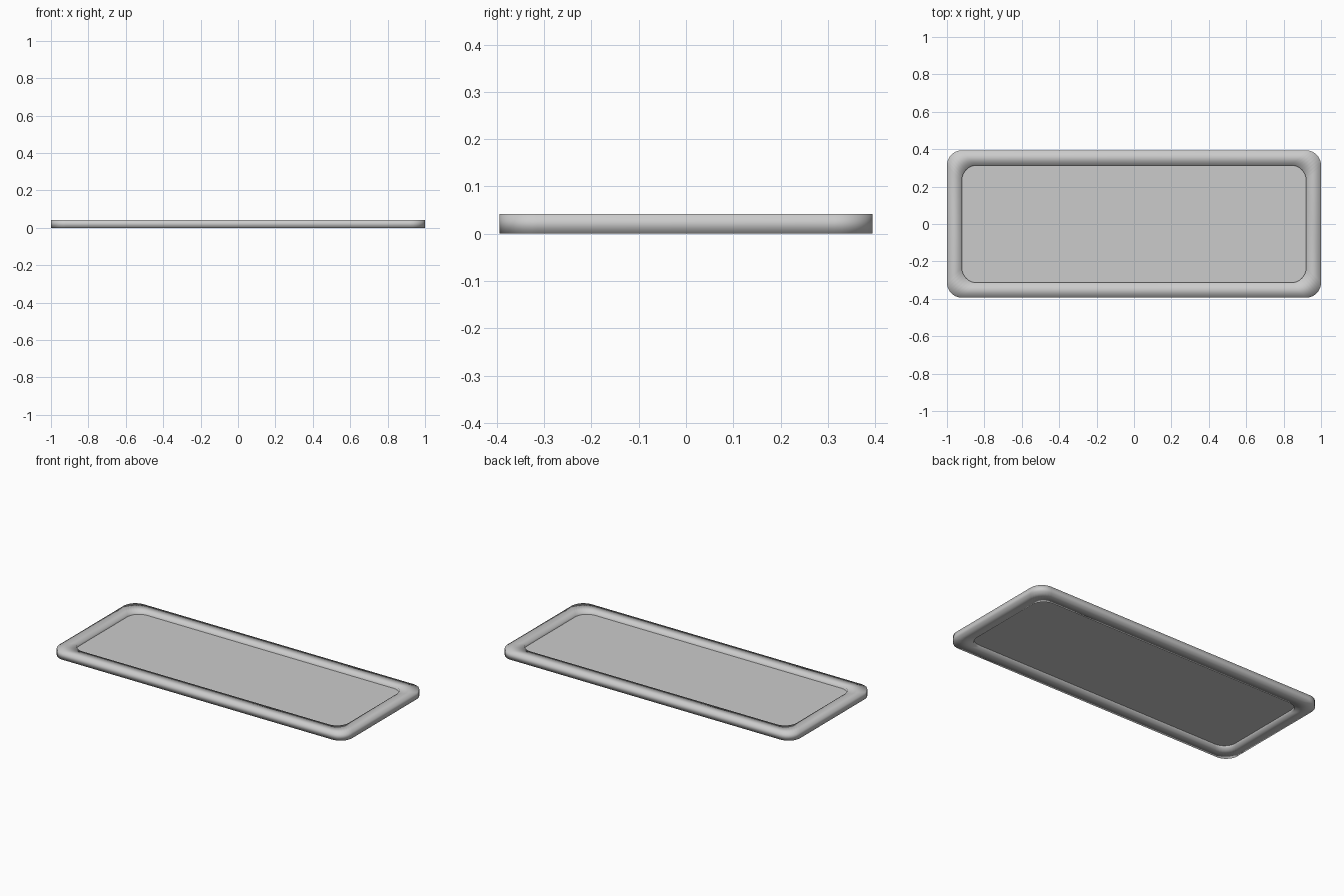
import bpy, bmesh, math

if "Cube" in bpy.data.objects:
    bpy.data.objects.remove(bpy.data.objects["Cube"])

HALF_X, HALF_Y, HEIGHT = 1.0, 0.394, 0.042
RIM, RADIUS, SEGMENTS = 0.08, 0.08, 8


def outline(hx, hy, r):
    """Rounded rectangle, counter-clockwise."""
    pts = []
    for i, (sx, sy) in enumerate([(1, 1), (-1, 1), (-1, -1), (1, -1)]):
        for k in range(SEGMENTS + 1):
            a = math.pi / 2 * (i + k / SEGMENTS)
            pts.append((sx * (hx - r) + r * math.cos(a),
                        sy * (hy - r) + r * math.sin(a)))
    return pts


def loft(name, rings, closed, smooth):
    """Bridge successive (outline, z) rings; closed joins last to first, else caps."""
    bm = bmesh.new()
    loops = [[bm.verts.new((x, y, z)) for x, y in pts] for pts, z in rings]
    n = len(loops[0])
    pairs = list(zip(loops, loops[1:]))
    if closed:
        pairs.append((loops[-1], loops[0]))
    else:
        bm.faces.new(loops[0][::-1])
        bm.faces.new(loops[-1])
    for a, b in pairs:
        for i in range(n):
            j = (i + 1) % n
            bm.faces.new((a[i], a[j], b[j], b[i]))
    bmesh.ops.recalc_face_normals(bm, faces=bm.faces)
    for f in bm.faces:
        f.smooth = smooth
    mesh = bpy.data.meshes.new(name)
    bm.to_mesh(mesh)
    bm.free()
    obj = bpy.data.objects.new(name, mesh)
    bpy.context.collection.objects.link(obj)
    return obj


outer = outline(HALF_X, HALF_Y, RADIUS)
inner = outline(HALF_X - RIM, HALF_Y - RIM, RADIUS)

# Raised rim: softly shaded rectangular section
loft("rim", [(outer, 0), (outer, HEIGHT), (inner, HEIGHT), (inner, 0)], True, True)

# Thin flat panel set halfway up inside the rim
loft("panel", [(inner, 0.017), (inner, 0.025)], False, False)
